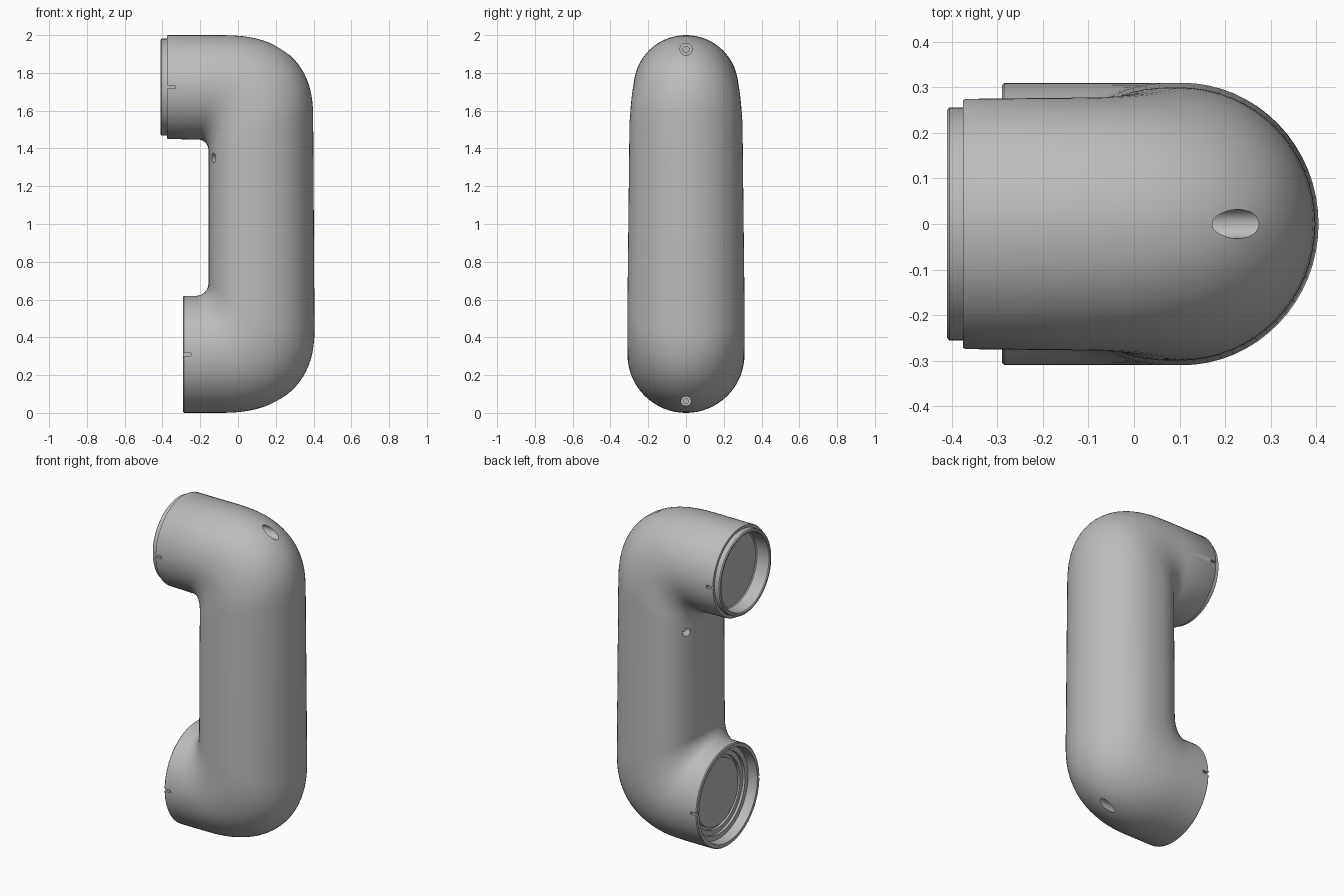
import bpy, bmesh
from math import sin, cos, pi, copysign
from mathutils import Vector

if "Cube" in bpy.data.objects:
    bpy.data.objects.remove(bpy.data.objects["Cube"])

grey = bpy.data.materials.new("light grey")
grey.use_nodes = True
grey.diffuse_color = (0.5, 0.5, 0.5, 1)
grey.node_tree.nodes["Principled BSDF"].inputs["Base Color"].default_value = (0.5, 0.5, 0.5, 1)

SIDES = 64
BEND_STEPS = 20


def power(v, e):
    return copysign(abs(v) ** e, v)


def new_object(name, bm):
    bmesh.ops.recalc_face_normals(bm, faces=bm.faces)
    mesh = bpy.data.meshes.new(name)
    bm.to_mesh(mesh)
    bm.free()
    mesh.materials.append(grey)
    ob = bpy.data.objects.new(name, mesh)
    bpy.context.collection.objects.link(ob)
    return ob


def tube_section(x, z, r, side):
    """Round section of a tube end; side is +1 when its inner edge is below."""
    return (x, z - side * r), (x, z + side * r), r, 0


def bend(side, corner, fillet, centre, size, exponent, w0, w1):
    """Sections fanning from the tight inner fillet to the wide outer curve."""
    out = []
    for i in range(BEND_STEPS + 1):
        t = i / BEND_STEPS
        s, c = sin(t * pi / 2), cos(t * pi / 2)
        inner = (corner[0] - fillet * (1 - s), corner[1] + side * fillet * (c - 1))
        outer = (centre[0] + size[0] * power(s, 2 / exponent),
                 centre[1] + side * size[1] * power(c, 2 / exponent))
        blend = t * t * (3 - 2 * t)
        out.append((inner, outer, w0 + (w1 - w0) * blend, blend))
    return out


def ring(bm, section):
    """Closed ring, rounder outside and flatter inside as flat goes to 1."""
    (ix, iz), (ox, oz), width, flat = section
    inner, outer = Vector((ix, 0, iz)), Vector((ox, 0, oz))
    mid = inner.lerp(outer, 0.5 - 0.035 * flat)
    verts = []
    for k in range(SIDES):
        a = 2 * pi * k / SIDES
        e = 1 if cos(a) >= 0 else 2 / (2 + 0.7 * flat)
        reach = outer - mid if cos(a) >= 0 else inner - mid
        p = mid + reach * abs(cos(a)) ** e
        p.y = width * power(sin(a), e)
        verts.append(bm.verts.new(p))
    return verts


# Upper socket: recessed disc, stepped lip, then the tube
TOP_Z, LOW_Z = 1.725, 0.31
upper_end = [(-0.32, 0.225), (-0.325, 0.232), (-0.405, 0.235), (-0.41, 0.24), (-0.41, 0.25),
             (-0.405, 0.256), (-0.375, 0.256), (-0.375, 0.272), (-0.37, 0.275)]
# Lower socket: grooved disc, deep wall, plain rim
lower_end = [(-0.215, 0.205), (-0.2, 0.205), (-0.2, 0.222), (-0.215, 0.222), (-0.215, 0.25),
             (-0.23, 0.25), (-0.23, 0.28), (-0.29, 0.285), (-0.29, 0.305), (-0.285, 0.31)]

sections = [tube_section(x, TOP_Z, r, 1) for x, r in upper_end]
sections += bend(1, (-0.157, 1.447), 0.055, (-0.1, 1.55), (0.498, 0.45), 2.5, 0.277, 0.3)
low = bend(-1, (-0.157, 0.62), 0.065, (-0.1, 0.45), (0.505, 0.45), 2.4, 0.31, 0.31)
sections += low[::-1]
sections += [tube_section(x, LOW_Z, r, -1) for x, r in lower_end[::-1]]

bm = bmesh.new()
rings = [ring(bm, s) for s in sections]
for a, b in zip(rings, rings[1:]):
    for k in range(SIDES):
        n = (k + 1) % SIDES
        bm.faces.new((a[k], a[n], b[n], b[k]))
bm.faces.new(rings[0])
bm.faces.new(rings[-1])
body = new_object("arm_link_body", bm)


# Screw holes and alignment notches
def cut(bm):
    cutter = new_object("cutter", bm)
    cutter.hide_render = True
    mod = body.modifiers.new("cut", "BOOLEAN")
    mod.operation = "DIFFERENCE"
    mod.solver = "EXACT"
    mod.object = cutter
    bpy.context.view_layer.objects.active = body
    bpy.ops.object.modifier_apply(modifier=mod.name)
    bpy.data.objects.remove(cutter)


def hole(start, direction, radius, length):
    d = Vector(direction).normalized()
    bm = bmesh.new()
    bmesh.ops.create_cone(bm, cap_ends=True, segments=24, radius1=radius, radius2=radius, depth=length)
    bm.transform(d.to_track_quat("Z", "Y").to_matrix().to_4x4())
    bmesh.ops.translate(bm, verts=bm.verts, vec=Vector(start) + d * length / 2)
    cut(bm)


for z, r in ((1.925, 0.032), (0.062, 0.026)):
    hole((0.12, 0, z), (1, 0, 0), r, 0.4)
    hole((0.05, 0, z), (1, 0, 0), r * 0.5, 0.3)

for side in (-1, 1):
    hole((-0.08, side * 0.14, 1.35), (-0.7, side * 0.6, 0), 0.025, 0.2)
    for x, y, z in ((-0.355, 0.275, TOP_Z), (-0.27, 0.31, LOW_Z)):
        bm = bmesh.new()
        bmesh.ops.create_cube(bm, size=1)
        bmesh.ops.scale(bm, verts=bm.verts, vec=(0.045, 0.03, 0.016))
        bmesh.ops.translate(bm, verts=bm.verts, vec=(x, side * y, z))
        cut(bm)

bpy.ops.object.select_all(action="DESELECT")
body.select_set(True)
bpy.context.view_layer.objects.active = body
bpy.ops.object.shade_smooth_by_angle(angle=0.6)
